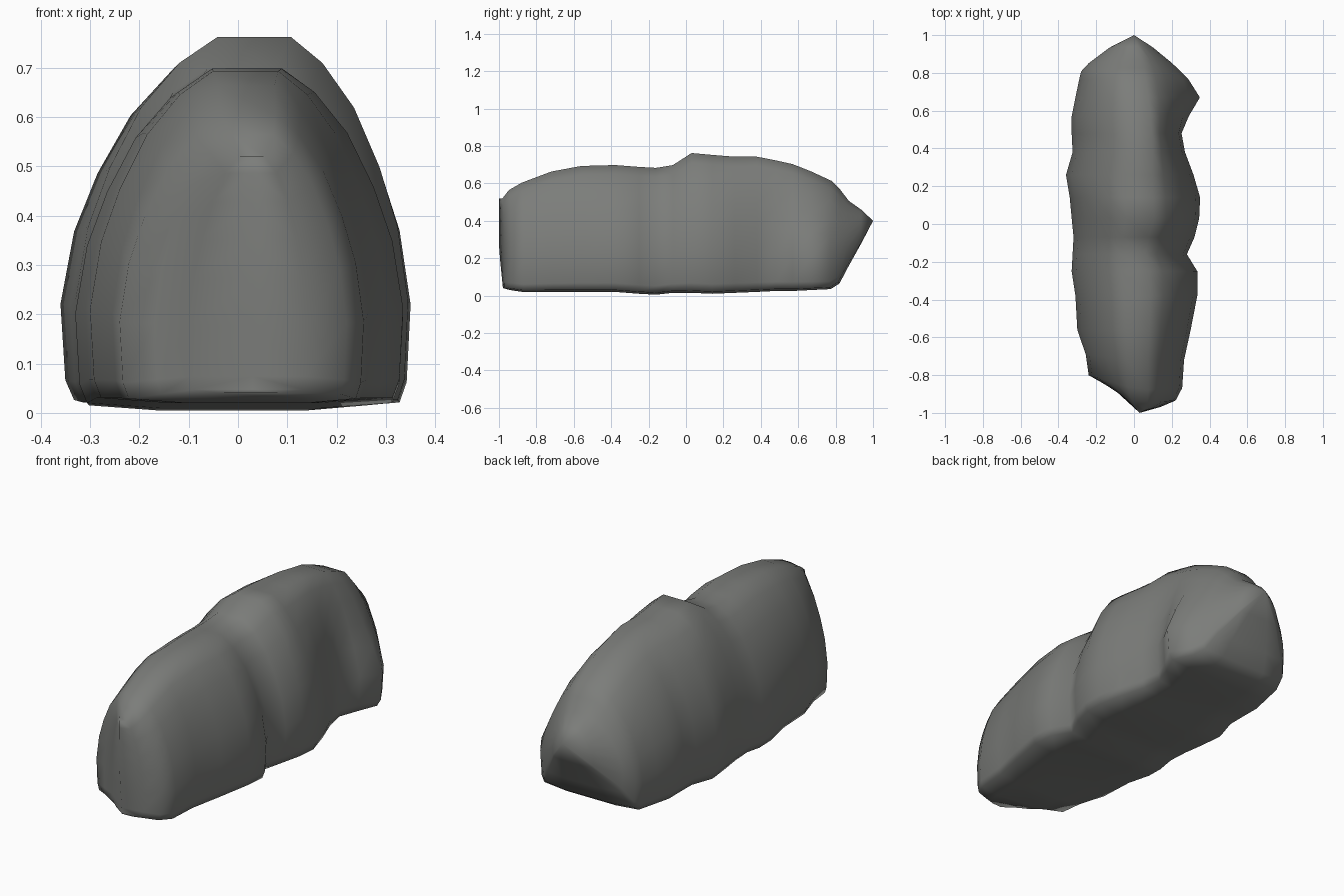
import bpy, bmesh, math

if "Cube" in bpy.data.objects:
    bpy.data.objects.remove(bpy.data.objects["Cube"], do_unlink=True)

stone = bpy.data.materials.new("grey stone")
stone.use_nodes = True
colour = (0.2, 0.205, 0.195, 1)
stone.diffuse_color = colour
stone.node_tree.nodes["Principled BSDF"].inputs["Base Color"].default_value = colour

# Outline of one side of a cross-section: share of half width, share of height
SIDE = [(.5, 0), (.93, .015), (.975, .07), (1, .28), (.93, .48), (.81, .64),
        (.64, .8), (.43, .92), (.22, .99)]

# Sections front to back: y, right edge x, left edge x, ridge x, bottom z, top z,
# and for the wedge-shaped ends how far each edge slants back
SECTIONS = [
    (-.985, -.1, .14, .03, .04, .525, .8, .15),
    (-.95, -.17, .22, .03, .03, .57, .55, .08),
    (-.88, -.24, .255, .025, .02, .61, .3, .05),
    (-.72, -.255, .265, .02, .02, .67, .1, 0),
    (-.56, -.3, .3, .02, .02, .7),
    (-.38, -.31, .335, .02, .02, .705),
    (-.25, -.33, .335, .01, .01, .695),
    (-.16, -.325, .28, 0, .005, .69),
    (-.07, -.32, .32, .01, .015, .705),
    (.03, -.33, .345, .04, .015, .77),
    (.14, -.34, .35, .03, .01, .76),
    (.26, -.36, .315, .035, .015, .75),
    (.38, -.325, .27, .05, .02, .75),
    (.48, -.33, .25, .05, .025, .73),
    (.57, -.33, .265, .04, .025, .71),
    (.67, -.31, .28, .02, .03, .67),
    (.78, -.29, .26, .005, .035, .62, -.05, -.05),
    (.83, -.28, .235, 0, .065, .57, -.08, -.08),
    (.875, -.24, .195, 0, .15, .51, -.1, -.1),
    (.94, -.13, .1, 0, .28, .46, -.05, -.05),
]


def ring(bm, y, right, left, ridge, low, high, slant_right=0, slant_left=0):
    """Add one closed cross-section with its edges slanting back from the ridge."""
    points = [((left - ridge) * u, v, slant_left) for u, v in SIDE]
    points += [((right - ridge) * u, v, slant_right) for u, v in reversed(SIDE)]
    return [bm.verts.new((ridge + dx, y + slant * abs(dx), low + (high - low) * v))
            for dx, v, slant in points]


def bridge(bm, a, b):
    for i in range(len(a)):
        j = (i + 1) % len(a)
        bm.faces.new((a[i], a[j], b[j], b[i]))


bm = bmesh.new()
# Lumpy body
rings = [ring(bm, *s) for s in SECTIONS]
for a, b in zip(rings, rings[1:]):
    bridge(bm, a, b)

# Front wall, folded along an upright ridge
front = rings[0]
count = len(SIDE)
left_edge, right_edge = front[:count], front[:count - 1:-1]
ridge = [bm.verts.new((.03, -.975 - .025 * min(1, v.co.z / .25), v.co.z))
         for v in left_edge]
for i in range(count - 1):
    bm.faces.new((left_edge[i], left_edge[i + 1], ridge[i + 1], ridge[i]))
    bm.faces.new((right_edge[i], ridge[i], ridge[i + 1], right_edge[i + 1]))
for i in (0, count - 1):
    bm.faces.new((left_edge[i], ridge[i], right_edge[i]))

# Rear point
back = rings[-1]
tip = bm.verts.new((0, 1, .4))
for i in range(len(back)):
    bm.faces.new((back[i], back[(i + 1) % len(back)], tip))

# Low lump near the rear on the left side
for v in bm.verts:
    if v.co.x > .15:
        v.co.x += .075 * math.exp(-((v.co.y - .67) / .1) ** 2 - ((v.co.z - .15) / .2) ** 2)
bmesh.ops.recalc_face_normals(bm, faces=bm.faces)

mesh = bpy.data.meshes.new("boulder")
bm.to_mesh(mesh)
bm.free()
mesh.materials.append(stone)
boulder = bpy.data.objects.new("boulder", mesh)
bpy.context.collection.objects.link(boulder)
bpy.context.view_layer.objects.active = boulder
boulder.select_set(True)
bpy.ops.object.shade_smooth()
